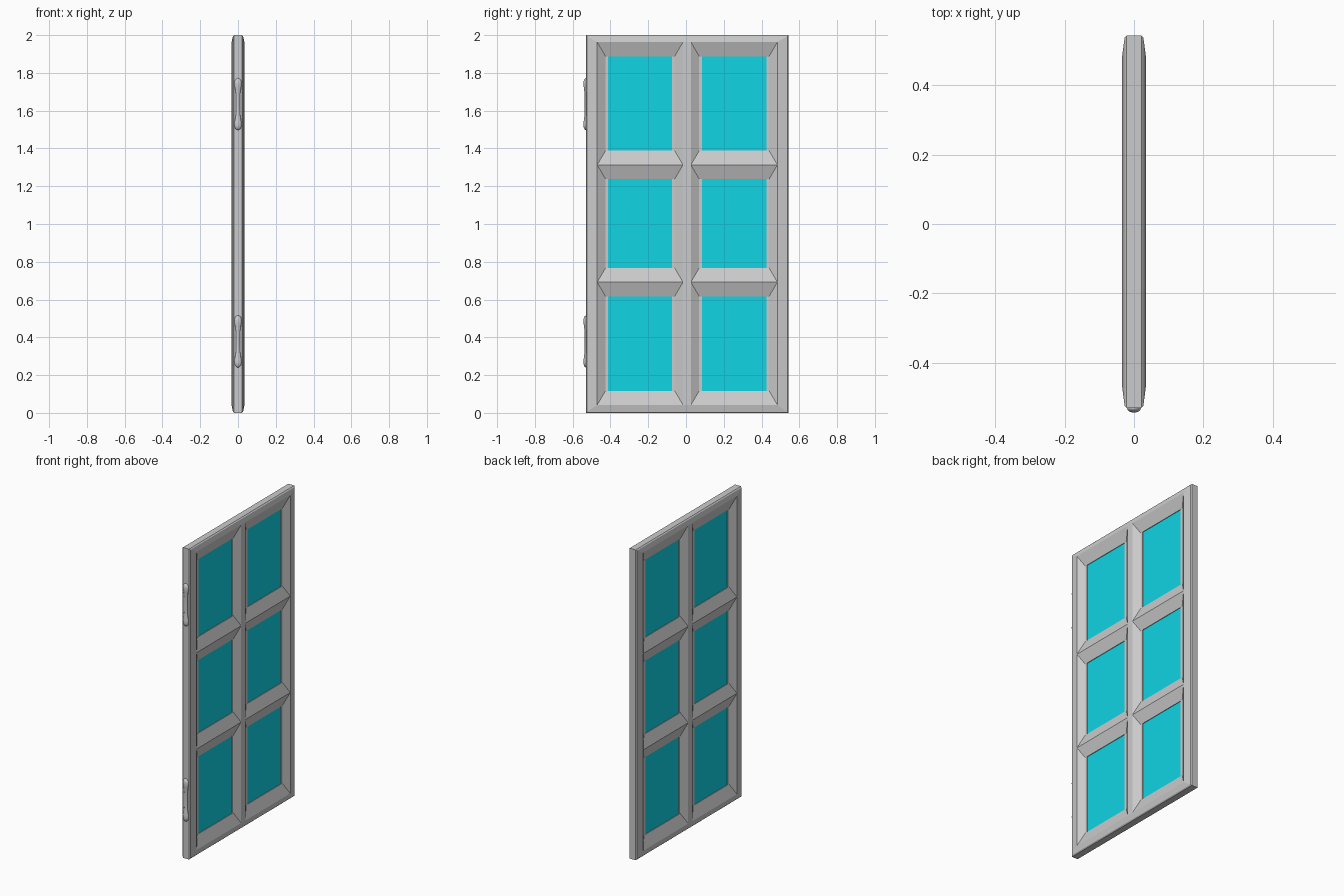
import bpy, bmesh, math

if "Cube" in bpy.data.objects:
    bpy.data.objects.remove(bpy.data.objects["Cube"])


def material(name, rgb):
    m = bpy.data.materials.new(name)
    m.diffuse_color = (*rgb, 1)
    m.use_nodes = True
    m.node_tree.nodes["Principled BSDF"].inputs["Base Color"].default_value = m.diffuse_color
    return m


GREY = material("grey_frame", (0.60, 0.60, 0.60))
BLUE = material("cyan_glass", (0.005, 0.66, 0.78))


def finish(bm, name, mat):
    bmesh.ops.remove_doubles(bm, verts=bm.verts, dist=1e-5)
    bmesh.ops.recalc_face_normals(bm, faces=bm.faces)
    me = bpy.data.meshes.new(name)
    bm.to_mesh(me)
    bm.free()
    me.materials.append(mat)
    ob = bpy.data.objects.new(name, me)
    bpy.context.collection.objects.link(ob)
    return ob


def face(bm, *pts):
    bm.faces.new([bm.verts.new(p) for p in pts])


# Grid lines of the frame: rim, small chamfer, then the opening edges
YS = [-0.53, -0.524, -0.47, -0.016, 0.026, 0.484, 0.537, 0.543]
ZS = [0.0, 0.006, 0.042, 0.692, 1.313, 1.963, 1.994, 2.0]
LEVEL = [0.021, 0.027, 0.034]          # half thickness from rim inwards
OPEN_Y, OPEN_Z = (2, 4), (2, 3, 4)
SY1, SY2, SZ, DEPTH = 0.044, 0.058, 0.075, 0.008


def rect(x, y0, y1, z0, z1):
    return [(x, y0, z0), (x, y1, z0), (x, y1, z1), (x, y0, z1)]


def ring(bm, a, b):
    for k in range(4):
        n = (k + 1) % 4
        face(bm, a[k], a[n], b[n], b[k])


# Frame with sloped rims around six openings, both sides
bm = bmesh.new()
for s in (-1, 1):
    # mitred outer border
    borders = [rect(s * LEVEL[i], YS[i], YS[-1 - i], ZS[i], ZS[-1 - i]) for i in range(3)]
    ring(bm, borders[0], borders[1])
    ring(bm, borders[1], borders[2])
    # flat centre bar
    for j in OPEN_Z:
        face(bm, *rect(s * LEVEL[2], YS[3], YS[4], ZS[j], ZS[j + 1]))
    # sloped sides and narrow flat strips of each opening
    for i in OPEN_Y:
        for j in OPEN_Z:
            y0, y1, z0, z1 = YS[i], YS[i + 1], ZS[j], ZS[j + 1]
            d = s * DEPTH
            step = rect(d, y0 + SY1, y1 - SY1, z0 + SZ, z1 - SZ)
            ring(bm, rect(s * LEVEL[2], y0, y1, z0, z1), step)
            face(bm, *rect(d, y0 + SY1, y0 + SY2, z0 + SZ, z1 - SZ))
            face(bm, *rect(d, y1 - SY2, y1 - SY1, z0 + SZ, z1 - SZ))
# outer edge band
ring(bm, rect(-LEVEL[0], YS[0], YS[-1], ZS[0], ZS[-1]),
     rect(LEVEL[0], YS[0], YS[-1], ZS[0], ZS[-1]))
# inner edges of the openings
for i in OPEN_Y:
    for j in OPEN_Z:
        r = (YS[i] + SY2, YS[i + 1] - SY2, ZS[j] + SZ, ZS[j + 1] - SZ)
        ring(bm, rect(-DEPTH, *r), rect(DEPTH, *r))
finish(bm, "door_frame", GREY)

# Glass panes
for i in OPEN_Y:
    for j in OPEN_Z:
        bm = bmesh.new()
        r = (YS[i] + SY2, YS[i + 1] - SY2, ZS[j] + SZ, ZS[j + 1] - SZ)
        a, b = rect(-0.004, *r), rect(0.004, *r)
        face(bm, *a)
        face(bm, *b)
        ring(bm, a, b)
        finish(bm, "glass_pane", BLUE)

# Dumbbell hinges on the -y edge: (height, radius) profile turned round z
HALF = [(0.0, 0.010), (0.05, 0.011), (0.075, 0.014), (0.095, 0.0185),
        (0.113, 0.020), (0.127, 0.016), (0.135, 0.008), (0.138, 0.0)]
PROFILE = [(-z, r) for z, r in HALF[:0:-1]] + HALF
SIDES = 16
for zc in (0.378, 1.635):
    bm = bmesh.new()
    rings = [[(r * math.cos(t), -0.53 + 0.66 * r * math.sin(t), zc + z)
              for t in (2 * math.pi * k / SIDES for k in range(SIDES))]
             for z, r in PROFILE]
    for a, b in zip(rings, rings[1:]):
        for k in range(SIDES):
            n = (k + 1) % SIDES
            face(bm, a[k], a[n], b[n], b[k])
    ob = finish(bm, "hinge", GREY)
    for p in ob.data.polygons:
        p.use_smooth = True
